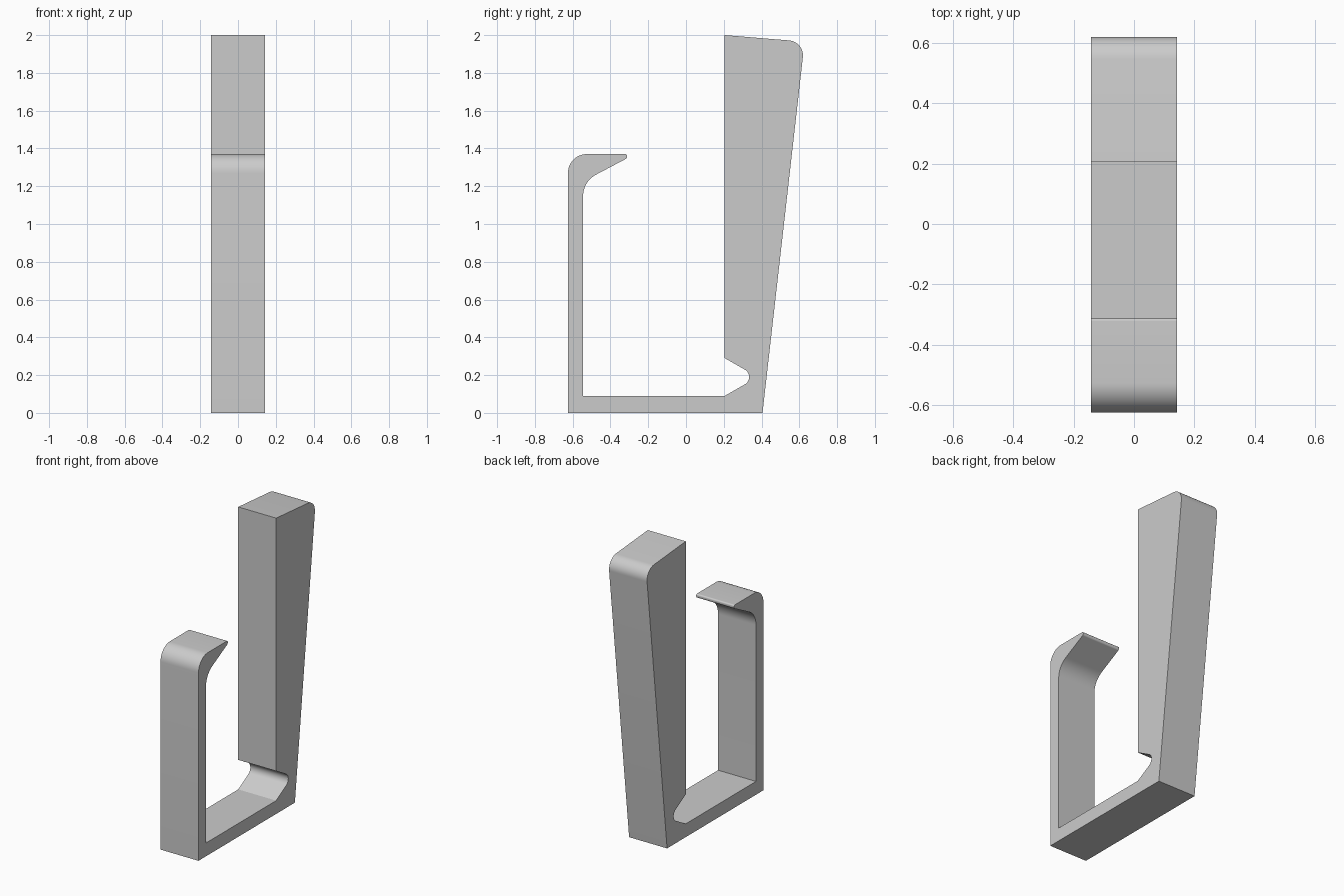
import bpy
import bmesh
import math
from mathutils import Vector

if "Cube" in bpy.data.objects:
    bpy.data.objects.remove(bpy.data.objects["Cube"], do_unlink=True)

HALF_WIDTH = 0.142

# Side profile corners: y, z, rounding radius
CORNERS = [
    (-0.625, 0, 0), (0.405, 0, 0),                      # base underside
    (0.628, 1.965, 0.08), (0.205, 2, 0),                # tapered back post
    (0.205, 0.29, 0), (0.38, 0.19, 0.045), (0.205, 0.09, 0),  # relief notch
    (-0.545, 0.09, 0), (-0.545, 1.225, 0.13),           # inner front arm
    (-0.312, 1.348, 0.013), (-0.312, 1.37, 0.01),       # lip tip
    (-0.625, 1.37, 0.1),                                # outer shoulder
]


def rounded_outline(corners, steps=12):
    """Replace each corner that has a radius by a tangent arc."""
    outline = []
    for i, (y, z, radius) in enumerate(corners):
        p = Vector((y, z))
        if radius == 0:
            outline.append(p)
            continue
        a = (Vector(corners[i - 1][:2]) - p).normalized()
        b = (Vector(corners[(i + 1) % len(corners)][:2]) - p).normalized()
        half = a.angle(b) / 2
        center = p + (a + b).normalized() * radius / math.sin(half)
        start = p + a * radius / math.tan(half) - center
        end = p + b * radius / math.tan(half) - center
        sweep = math.atan2(start.x * end.y - start.y * end.x, start.dot(end))
        for k in range(steps + 1):
            t = sweep * k / steps
            c, s = math.cos(t), math.sin(t)
            outline.append(center + Vector((c * start.x - s * start.y,
                                            s * start.x + c * start.y)))
    return outline


# Clip body: profile extruded across its width
bm = bmesh.new()
verts = [bm.verts.new((-HALF_WIDTH, p.x, p.y)) for p in rounded_outline(CORNERS)]
side = bm.faces.new(verts)
result = bmesh.ops.extrude_face_region(bm, geom=[side])
moved = [g for g in result["geom"] if isinstance(g, bmesh.types.BMVert)]
bmesh.ops.translate(bm, verts=moved, vec=(2 * HALF_WIDTH, 0, 0))
bmesh.ops.recalc_face_normals(bm, faces=bm.faces)
mesh = bpy.data.meshes.new("clip_body")
bm.to_mesh(mesh)
bm.free()
clip = bpy.data.objects.new("clip_body", mesh)
bpy.context.collection.objects.link(clip)

# Plain grey material
grey = bpy.data.materials.new("light_grey")
grey.use_nodes = True
color = (0.6, 0.6, 0.6, 1)
grey.diffuse_color = color
grey.node_tree.nodes["Principled BSDF"].inputs["Base Color"].default_value = color
mesh.materials.append(grey)

# Smooth the rounded corners, keep the straight edges sharp
bpy.ops.object.select_all(action="DESELECT")
clip.select_set(True)
bpy.context.view_layer.objects.active = clip
bpy.ops.object.shade_smooth_by_angle(angle=math.radians(25))
